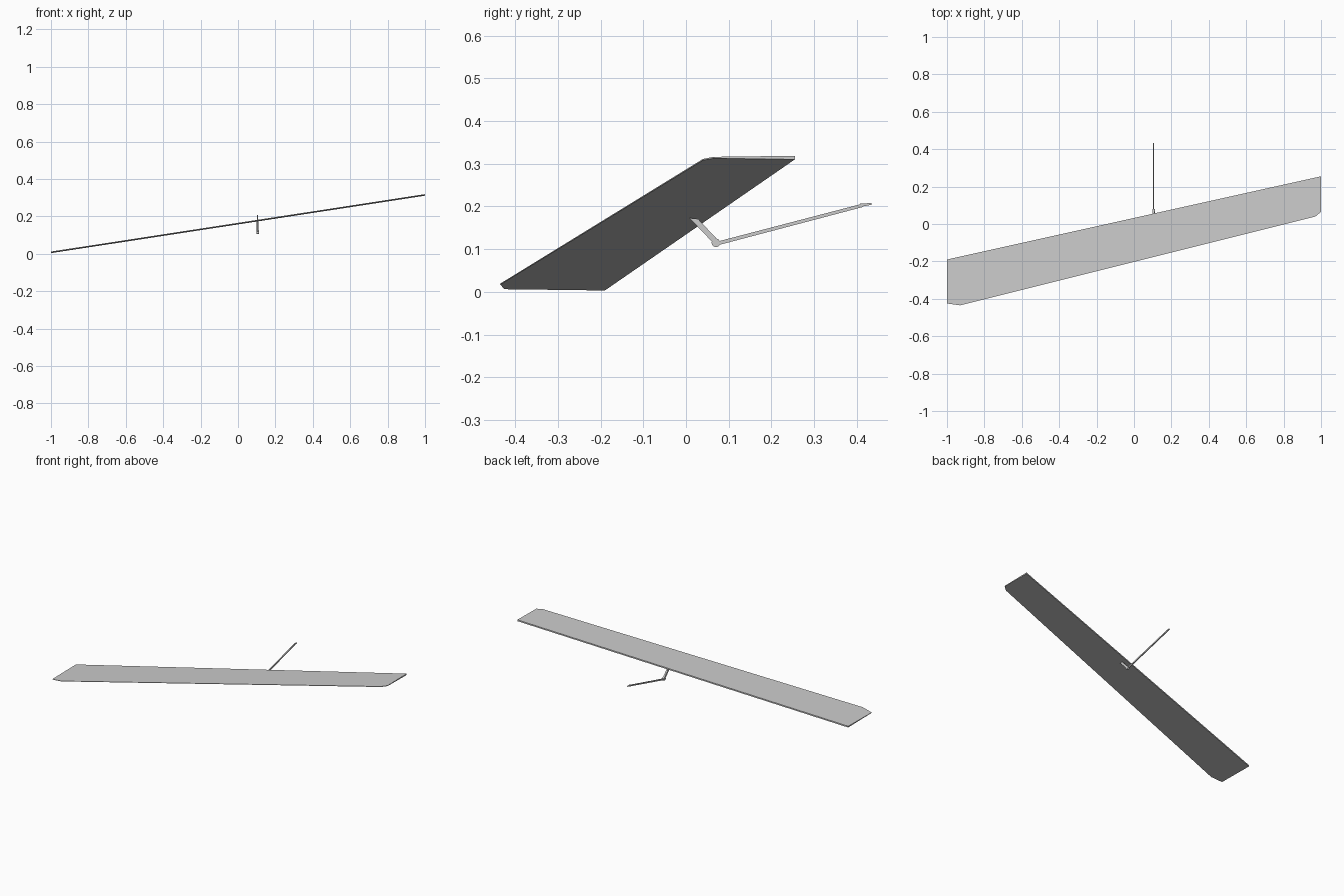
import bpy, bmesh
from math import radians
from mathutils import Vector

cube = bpy.data.objects.get("Cube")
if cube:
    bpy.data.objects.remove(cube)


def material(name, value):
    m = bpy.data.materials.new(name)
    m.use_nodes = True
    m.diffuse_color = (value, value, value, 1)
    m.node_tree.nodes["Principled BSDF"].inputs["Base Color"].default_value = m.diffuse_color
    return m


grey = material("light grey", 0.6)


def prism(name, lower, upper):
    """Solid between two matching outlines."""
    bm = bmesh.new()
    a = [bm.verts.new(p) for p in lower]
    b = [bm.verts.new(p) for p in upper]
    n = len(a)
    bm.faces.new(a[::-1])
    bm.faces.new(b)
    for i in range(n):
        j = (i + 1) % n
        bm.faces.new((a[i], a[j], b[j], b[i]))
    bmesh.ops.recalc_face_normals(bm, faces=bm.faces)
    me = bpy.data.meshes.new(name)
    bm.to_mesh(me)
    bm.free()
    me.materials.append(grey)
    ob = bpy.data.objects.new(name, me)
    bpy.context.collection.objects.link(ob)
    return ob


def side_plate(name, outline, width, x=0.105):
    """Flat part with its outline in the y-z plane."""
    return prism(name, [(x - width / 2, y, z) for y, z in outline],
                 [(x + width / 2, y, z) for y, z in outline])


# Swept control surface, thin at its front edge and thicker at the hinge edge
outline = [(-1, -0.19), (-1, -0.425), (-0.93, -0.435),
           (0.97, 0.04), (1, 0.065), (1, 0.255)]


def skin(side):
    points = []
    for x, y in outline:
        back = (y - 0.222 * x + 0.2) / 0.233
        half = 0.0012 + 0.003 * min(max(back, 0), 1)
        points.append(Vector((x, y, 0.161 + 0.1535 * x + side * half)))
    return points


panel = prism("control_surface", skin(-1), skin(1))

# Horn under the surface, running down to the pivot
side_plate("control_horn", [(0.008, 0.173), (0.028, 0.171), (0.078, 0.118),
                            (0.068, 0.110)], 0.010)

# Push rod with a level tip
side_plate("push_rod", [(0.070, 0.108), (0.415, 0.199), (0.415, 0.207),
                        (0.070, 0.117)], 0.006)
side_plate("rod_tip", [(0.408, 0.199), (0.434, 0.204), (0.434, 0.208),
                       (0.408, 0.207)], 0.006)

# Round pivot joining horn and rod
bpy.ops.mesh.primitive_cylinder_add(vertices=16, radius=0.010, depth=0.012,
                                    location=(0.105, 0.070, 0.115),
                                    rotation=(0, radians(90), 0))
pivot = bpy.context.object
pivot.name = "pivot"
pivot.data.materials.append(grey)
bpy.ops.object.shade_smooth_by_angle(angle=radians(40))
